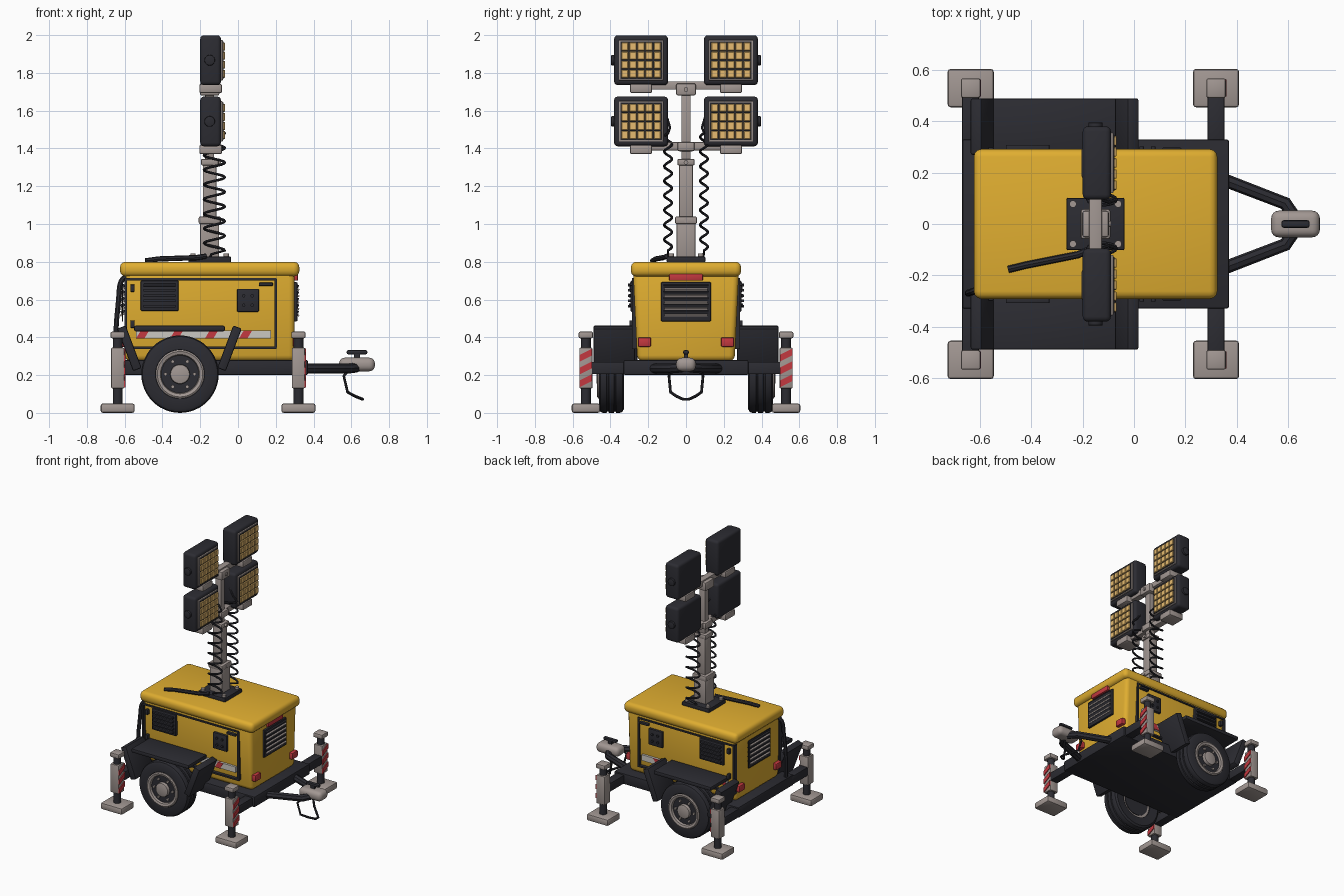
import bpy, bmesh, math
from mathutils import Vector, Matrix

if "Cube" in bpy.data.objects:
    bpy.data.objects.remove(bpy.data.objects["Cube"])


def material(name, r, g, b):
    m = bpy.data.materials.new(name)
    m.diffuse_color = (r, g, b, 1)
    m.use_nodes = True
    m.node_tree.nodes["Principled BSDF"].inputs["Base Color"].default_value = m.diffuse_color
    return m


YELLOW = material("yellow_paint", 0.74, 0.42, 0.03)
DARK = material("dark_rubber", 0.025, 0.025, 0.032)
GREY = material("warm_grey", 0.36, 0.31, 0.29)
RED = material("red", 0.55, 0.04, 0.05)
WHITE = material("off_white", 0.6, 0.58, 0.54)
GLOW = material("lamp_lens", 0.8, 0.5, 0.16)


def finish(name, bm, mat):
    bmesh.ops.recalc_face_normals(bm, faces=bm.faces)
    me = bpy.data.meshes.new(name)
    bm.to_mesh(me)
    bm.free()
    ob = bpy.data.objects.new(name, me)
    me.materials.append(mat)
    bpy.context.collection.objects.link(ob)
    return ob


def box(name, x, y, z, mat, bev=0.0, seg=2, roty=0, shear=None, taper=1):
    """Box from (min, max) ranges; shear=(moved axis, driving axis, amount)."""
    bm = bmesh.new()
    bmesh.ops.create_cube(bm, size=1)
    size = Vector((abs(x[1] - x[0]), abs(y[1] - y[0]), abs(z[1] - z[0])))
    for v in bm.verts:
        v.co = Vector(a * b for a, b in zip(v.co, size))
        if v.co.z < 0:
            v.co.y *= taper
        if shear:
            v.co[shear[0]] += shear[2] * v.co[shear[1]]
    if bev:
        bmesh.ops.bevel(bm, geom=bm.edges[:], offset=bev, segments=seg, profile=0.5, affect='EDGES')
    c = Vector((sum(x) / 2, sum(y) / 2, sum(z) / 2))
    bm.transform(Matrix.Translation(c) @ Matrix.Rotation(roty, 4, 'Y'))
    return finish(name, bm, mat)


def cyl(name, c, r, depth, axis, mat, seg=24, bev=0.0):
    bm = bmesh.new()
    bmesh.ops.create_cone(bm, cap_ends=True, segments=seg, radius1=r, radius2=r, depth=depth)
    if bev:
        rim = [e for e in bm.edges if abs(e.verts[0].co.z - e.verts[1].co.z) < 1e-6]
        bmesh.ops.bevel(bm, geom=rim, offset=bev, segments=2, profile=0.5, affect='EDGES')
    rot = Vector((0, 0, 1)).rotation_difference(Vector(axis)).to_matrix().to_4x4()
    bm.transform(Matrix.Translation(c) @ rot)
    return finish(name, bm, mat)


def lathe_y(name, c, profile, mat, side=1, seg=48):
    """Closed profile of (radius, y) spun around the y axis."""
    bm = bmesh.new()
    vs = [bm.verts.new((r, y * side, 0)) for r, y in profile]
    es = [bm.edges.new((vs[i], vs[(i + 1) % len(vs)])) for i in range(len(vs))]
    bmesh.ops.spin(bm, geom=vs + es, cent=(0, 0, 0), axis=(0, 1, 0), angle=2 * math.pi, steps=seg)
    bmesh.ops.remove_doubles(bm, verts=bm.verts, dist=1e-5)
    bm.transform(Matrix.Translation(c))
    return finish(name, bm, mat)


def tube(name, pts, r, mat, kind='POLY'):
    cu = bpy.data.curves.new(name, 'CURVE')
    cu.dimensions = '3D'
    cu.bevel_depth, cu.bevel_resolution, cu.use_fill_caps = r, 2, True
    sp = cu.splines.new(kind)
    sp.points.add(len(pts) - 1)
    for p, co in zip(sp.points, pts):
        p.co = (*co, 1)
    if kind == 'NURBS':
        sp.order_u, sp.use_endpoint_u, sp.resolution_u = 3, True, 6
    ob = bpy.data.objects.new(name, cu)
    cu.materials.append(mat)
    bpy.context.collection.objects.link(ob)


# Chassis, cabinet and roof
box("chassis", (-0.67, 0.37), (-0.33, 0.33), (0.2, 0.28), DARK, 0.008)
box("cabinet", (-0.6, 0.3), (-0.28, 0.28), (0.275, 0.75), YELLOW, 0.03, 3, taper=0.92)
box("roof", (-0.625, 0.325), (-0.292, 0.292), (0.722, 0.8), YELLOW, 0.03, 3)

# Cabinet ends: slatted grilles and lights
for s, xe in ((1, 0.3), (-1, -0.6)):
    box("end_grille", (xe - 0.01, xe + s * 0.015), (-0.132, 0.132), (0.485, 0.692), DARK, 0.005)
    for i in range(5):
        z = 0.52 + i * 0.034
        box("grille_slat", (xe, xe + s * 0.025), (-0.115, 0.115), (z - 0.005, z + 0.005), GREY, roty=s * 0.5)
        box("grille_louver", (xe, xe + s * 0.022), (-0.12, 0.12), (z + 0.008, z + 0.024), DARK, roty=s * 0.4)
    for t in (-1, 1):
        box("marker_light", (xe - s * 0.01, xe + s * 0.025), (t * 0.185, t * 0.255), (0.35, 0.4), RED, 0.008)
box("brake_light", (0.29, 0.318), (-0.09, 0.09), (0.7, 0.742), RED, 0.006)

for s in (-1, 1):
    def side(name, x, y, z, mat, **k):
        return box(name, x, (s * y[0], s * y[1]), z, mat, **k)

    # Side door frame, louvers, control panel, latches and warning band
    for z in (0.345, 0.708):
        side("door_frame", (-0.6, 0.205), (0.25, 0.286), (z - 0.006, z + 0.006), DARK)
    for x in (-0.595, 0.2):
        side("door_frame", (x - 0.007, x + 0.007), (0.25, 0.286), (0.345, 0.708), DARK)
    side("side_vent", (-0.515, -0.315), (0.27, 0.293), (0.54, 0.7), DARK, bev=0.005)
    for i in range(5):
        z = 0.565 + i * 0.028
        side("vent_slat", (-0.5, -0.33), (0.285, 0.308), (z - 0.007, z + 0.007), DARK, bev=0.002)
    side("control_panel", (-0.005, 0.11), (0.27, 0.293), (0.535, 0.657), DARK, bev=0.005)
    for x in (0.03, 0.075):
        for z in (0.57, 0.62):
            cyl("panel_button", (x, s * 0.295, z), 0.009, 0.014, (0, 1, 0), DARK, 12)
    for z in (0.47, 0.66):
        side("door_hinge", (-0.57, -0.547), (0.27, 0.3), (z - 0.02, z + 0.02), DARK, bev=0.006)
    side("door_latch", (0.11, 0.185), (0.27, 0.298), (0.672, 0.69), DARK, bev=0.005)
    side("warning_band", (-0.54, 0.175), (0.25, 0.282), (0.393, 0.437), WHITE)
    for x in (-0.505, -0.325, -0.14, 0.04):
        side("warning_stripe", (x - 0.022, x + 0.022), (0.25, 0.285), (0.393, 0.437), RED, shear=(0, 2, 0.6))

    # Mudguard: flat top with two leaning flaps
    side("mudguard_top", (-0.55, -0.07), (0.27, 0.49), (0.432, 0.462), DARK, bev=0.008)
    for t in (-1, 1):
        x = -0.31 + t * 0.265
        side("mudguard_flap", (x - 0.024, x + 0.024), (0.27, 0.49), (0.222, 0.462), DARK, bev=0.008, roty=t * 0.36)

    # Wheel
    c = (-0.307, s * 0.395, 0.205)
    tyre = [(0.12, -0.06), (0.185, -0.066), (0.199, -0.058), (0.205, -0.045), (0.205, -0.025), (0.198, -0.022),
            (0.198, -0.016), (0.205, -0.013), (0.205, 0.013), (0.198, 0.016), (0.198, 0.022), (0.205, 0.025),
            (0.205, 0.045), (0.199, 0.058), (0.185, 0.066), (0.13, 0.066), (0.12, 0.055)]
    lathe_y("tyre", c, tyre, DARK, s)
    rim = [(0.098, -0.05), (0.125, -0.05), (0.128, 0.07), (0.12, 0.075), (0.104, 0.07), (0.098, 0.05)]
    lathe_y("rim", c, rim, GREY, s)
    cyl("wheel_disc", c, 0.102, 0.11, (0, 1, 0), DARK, 40)
    cyl("wheel_hub", (c[0], s * 0.425, c[2]), 0.052, 0.1, (0, 1, 0), GREY, 32, 0.008)
    for i in range(6):
        a = math.radians(60 * i)
        cyl("wheel_nut", (c[0] + 0.077 * math.cos(a), s * 0.452, c[2] + 0.077 * math.sin(a)),
            0.01, 0.018, (0, 1, 0), GREY, 6)

    # Outrigger beams and levelling legs
    for x in (-0.637, 0.32):
        y = s * 0.53
        side("outrigger_beam", (x - 0.033, x + 0.033), (0.3, 0.52), (0.205, 0.27), DARK, bev=0.006)
        side("leg_foot", (x - 0.09, x + 0.09), (0.455, 0.605), (0, 0.05), GREY, bev=0.012)
        cyl("leg_post", (x, y, 0.22), 0.026, 0.36, (0, 0, 1), DARK, 20)
        side("leg_sleeve", (x - 0.035, x + 0.035), (0.495, 0.565), (0.13, 0.345), GREY, bev=0.006)
        side("leg_cap", (x - 0.038, x + 0.038), (0.492, 0.568), (0.395, 0.43), GREY, bev=0.008)
        for z in (0.17, 0.238, 0.306):
            side("leg_stripe", (x + 0.03, x + 0.041), (0.497, 0.563), (z - 0.018, z + 0.018), RED, shear=(2, 1, 0.5))

    # Drawbar arm
    tube("drawbar_arm", [(0.33, s * 0.18, 0.235), (0.59, s * 0.08, 0.235), (0.63, s * 0.02, 0.24)], 0.026, DARK)

    # Coiled cable beside the mast
    coil = [(-0.15, s * 0.08, 0.82), (-0.14, s * 0.095, 0.84)]
    for i in range(8 * 16 + 1):
        a = 2 * math.pi * i / 16
        coil.append((-0.125 + 0.055 * math.cos(a), s * 0.095 + 0.02 * math.sin(a), 0.86 + 0.62 * i / 128))
    coil += [(-0.1, s * 0.085, 1.51), (-0.14, s * 0.1, 1.56)]
    tube("coiled_cable", coil, 0.007, DARK)

    # Floodlights on brackets
    for zc, zb in ((1.867, 1.715), (1.543, 1.392)):
        yc = s * 0.238
        box("lamp_housing", (-0.2, -0.09), (yc - 0.143, yc + 0.143), (zc - 0.132, zc + 0.132), DARK, 0.02, 3)
        side("lamp_bracket", (-0.205, -0.085), (0.18, 0.296), (zb - 0.022, zb + 0.026), GREY, bev=0.008)
        cyl("lamp_pivot", (-0.15, s * 0.383, zc), 0.028, 0.026, (0, 1, 0), DARK, 20, 0.004)
        box("lamp_bezel", (-0.1, -0.08), (yc - 0.118, yc + 0.118), (zc - 0.107, zc + 0.107), GREY, 0.005)
        box("lamp_backing", (-0.09, -0.077), (yc - 0.11, yc + 0.11), (zc - 0.099, zc + 0.099), DARK)
        for i in range(5):
            for j in range(4):
                y, z = yc + (i - 2) * 0.043, zc + (j - 1.5) * 0.048
                box("lamp_cell", (-0.085, -0.068), (y - 0.0185, y + 0.0185), (z - 0.021, z + 0.021), GLOW, 0.003, 1)

# Coupler, handle and safety loop
box("coupler", (0.535, 0.725), (-0.052, 0.052), (0.22, 0.292), GREY, 0.03, 4)
box("coupler_handle", (0.575, 0.685), (-0.015, 0.015), (0.31, 0.332), DARK, 0.009, 2)
box("handle_stem", (0.615, 0.645), (-0.01, 0.01), (0.28, 0.32), DARK)
loop = [(0.585, 0.08, 0.225), (0.56, 0.09, 0.195), (0.58, 0.082, 0.11), (0.62, 0.05, 0.088), (0.66, 0.015, 0.072)]
tube("safety_loop", loop + [(x, -y, z) for x, y, z in reversed(loop)], 0.008, DARK)

# Telescopic mast
MX = -0.15
box("mast_base", (MX - 0.113, MX + 0.113), (-0.102, 0.102), (0.795, 0.828), DARK, 0.006)
for sx in (-1, 1):
    for sy in (-1, 1):
        cyl("base_bolt", (MX + sx * 0.088, sy * 0.078, 0.833), 0.014, 0.022, (0, 0, 1), GREY, 12)
for name, h, z0, z1, b in (("mast_lower", 0.05, 0.82, 1.02, 0.006), ("mast_collar", 0.058, 1.0, 1.04, 0.008),
                           ("mast_middle", 0.036, 1.02, 1.33, 0.005), ("mast_collar", 0.046, 1.31, 1.345, 0.008),
                           ("mast_upper", 0.024, 1.33, 1.72, 0.004), ("mast_head", 0.052, 1.68, 1.745, 0.01),
                           ("lower_bar_clamp", 0.045, 1.385, 1.435, 0.01)):
    box(name, (MX - h, MX + h), (-h, h), (z0, z1), GREY, b)
for z in (1.02, 1.327, 1.712):
    cyl("mast_pin", (MX + 0.05, 0, z), 0.012, 0.02, (1, 0, 0), GREY, 12)
for zc in (1.733, 1.412):
    box("lamp_crossbar", (MX - 0.025, MX + 0.025), (-0.27, 0.27), (zc - 0.022, zc + 0.022), GREY, 0.006)

# Roof cable and rear cable
tube("roof_cable", [(-0.17, -0.1, 0.83), (-0.22, -0.12, 0.822), (-0.42, -0.16, 0.815), (-0.49, -0.177, 0.805)],
     0.014, DARK)
tube("rear_cable", [(-0.59, -0.25, 0.72), (-0.625, -0.262, 0.71), (-0.632, -0.265, 0.6), (-0.65, -0.27, 0.42),
                    (-0.645, -0.27, 0.26)], 0.014, DARK, 'NURBS')

# Turn curves into meshes and smooth soft edges
bpy.ops.object.select_all(action='SELECT')
bpy.context.view_layer.objects.active = bpy.context.scene.objects[0]
bpy.ops.object.convert(target='MESH')
bpy.ops.object.shade_smooth_by_angle(angle=math.radians(35))
